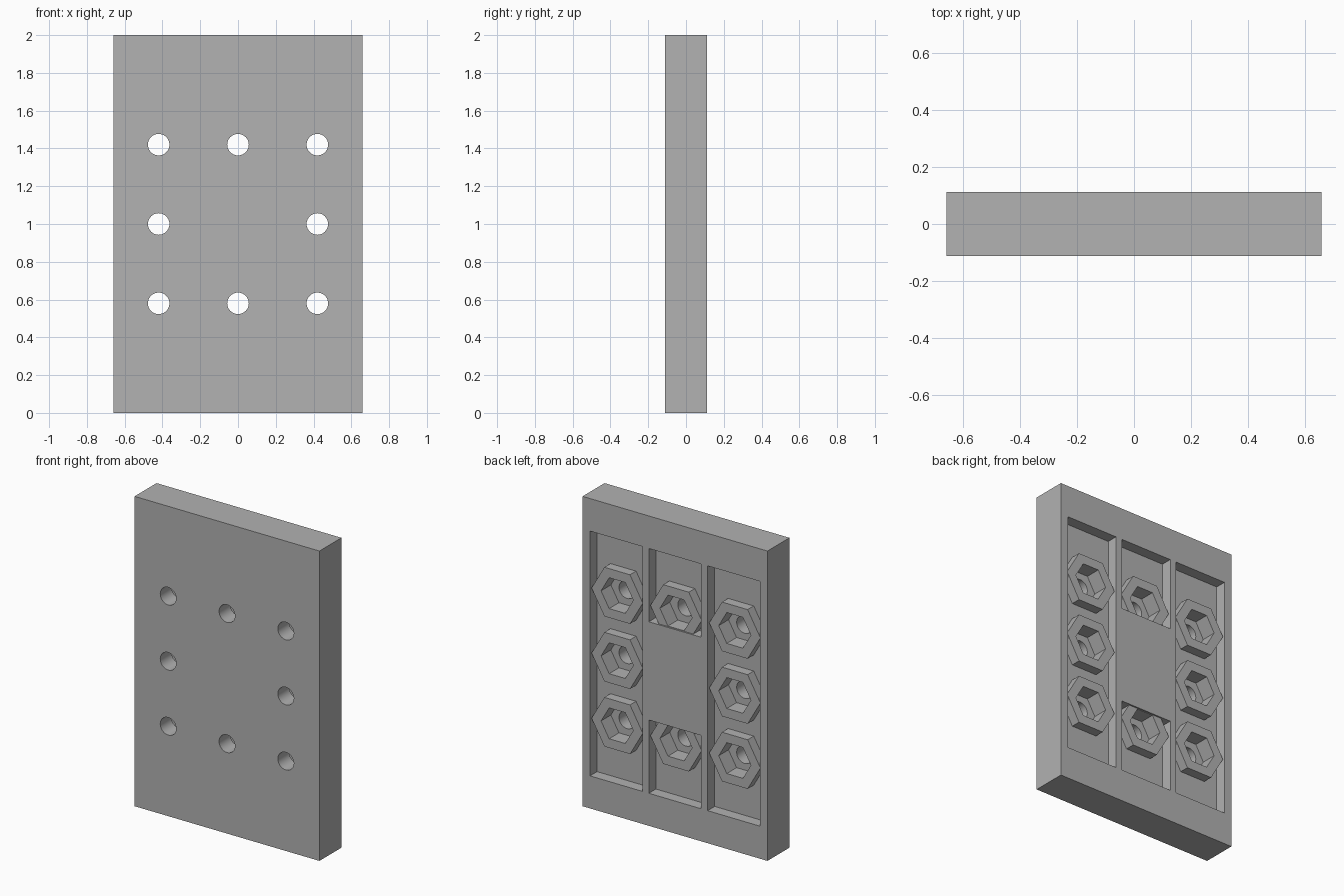
import bpy, bmesh
from math import cos, sin, tau, radians

cube = bpy.data.objects.get("Cube")
if cube:
    bpy.data.objects.remove(cube, do_unlink=True)

HALF_W, HALF_D, HEIGHT = 0.66, 0.112, 2.0
PITCH = 0.42              # spacing of the bolt holes
MID = HEIGHT / 2
FLOOR = HALF_D - 0.072    # pocket floor
NUT_FLOOR = 0.002         # bottom of the nut recesses

grey = bpy.data.materials.new("plain grey")
grey.use_nodes = True
grey.diffuse_color = (0.445, 0.445, 0.445, 1)
grey.node_tree.nodes["Principled BSDF"].inputs["Base Color"].default_value = grey.diffuse_color


def prism(bm, outline, y0, y1):
    """Extrude an x-z outline along y."""
    face = bm.faces.new([bm.verts.new((x, y0, z)) for x, z in outline])
    ext = bmesh.ops.extrude_face_region(bm, geom=[face], use_keep_orig=True)
    verts = [g for g in ext["geom"] if isinstance(g, bmesh.types.BMVert)]
    bmesh.ops.translate(bm, verts=verts, vec=(0, y1 - y0, 0))


def rect(x0, x1, z0, z1):
    return [(x0, z0), (x1, z0), (x1, z1), (x0, z1)]


def polygon(x, z, r, sides):
    return [(x + r * cos(tau * i / sides), z + r * sin(tau * i / sides)) for i in range(sides)]


def make(name, outlines, y0, y1):
    bm = bmesh.new()
    for outline in outlines:
        prism(bm, outline, y0, y1)
    bmesh.ops.recalc_face_normals(bm, faces=bm.faces)
    mesh = bpy.data.meshes.new(name)
    bm.to_mesh(mesh)
    bm.free()
    mesh.materials.append(grey)
    obj = bpy.data.objects.new(name, mesh)
    bpy.context.collection.objects.link(obj)
    return obj


def combine(target, tool, operation):
    """Apply a boolean and discard the tool."""
    mod = target.modifiers.new(tool.name, 'BOOLEAN')
    mod.operation, mod.solver, mod.object = operation, 'EXACT', tool
    bpy.context.view_layer.objects.active = target
    bpy.ops.object.modifier_apply(modifier=mod.name)
    bpy.data.objects.remove(tool, do_unlink=True)


# Eight bolt positions around an empty centre
spots = [(i * PITCH, MID + j * PITCH) for i in (-1, 0, 1) for j in (-1, 0, 1) if i or j]

# Plate body
plate = make("mounting_plate", [rect(-HALF_W, HALF_W, 0, HEIGHT)], -HALF_D, HALF_D)

# Back pockets: two full-height side channels, two short middle ones
LOW, HIGH, BLOCK, HALF_P = 0.21, 1.79, 0.317, 0.187
pockets = [rect(s * PITCH - HALF_P, s * PITCH + HALF_P, LOW, HIGH) for s in (-1, 1)]
pockets += [rect(-HALF_P, HALF_P, LOW, MID - BLOCK), rect(-HALF_P, HALF_P, MID + BLOCK, HIGH)]
combine(plate, make("pockets", pockets, FLOOR, HALF_D + 0.1), 'DIFFERENCE')

# Hexagonal bosses, nut recesses and bolt holes
combine(plate, make("bosses", [polygon(x, z, 0.183, 6) for x, z in spots],
                    FLOOR - 0.02, HALF_D - 0.01), 'UNION')
combine(plate, make("nut_recesses", [polygon(x, z, 0.115, 6) for x, z in spots],
                    NUT_FLOOR, HALF_D + 0.1), 'DIFFERENCE')
combine(plate, make("bolt_holes", [polygon(x, z, 0.057, 32) for x, z in spots],
                    -HALF_D - 0.1, HALF_D + 0.1), 'DIFFERENCE')

# Smooth hole walls, sharp edges elsewhere
bpy.ops.object.select_all(action='DESELECT')
plate.select_set(True)
bpy.context.view_layer.objects.active = plate
bpy.ops.object.shade_smooth_by_angle(angle=radians(30))
